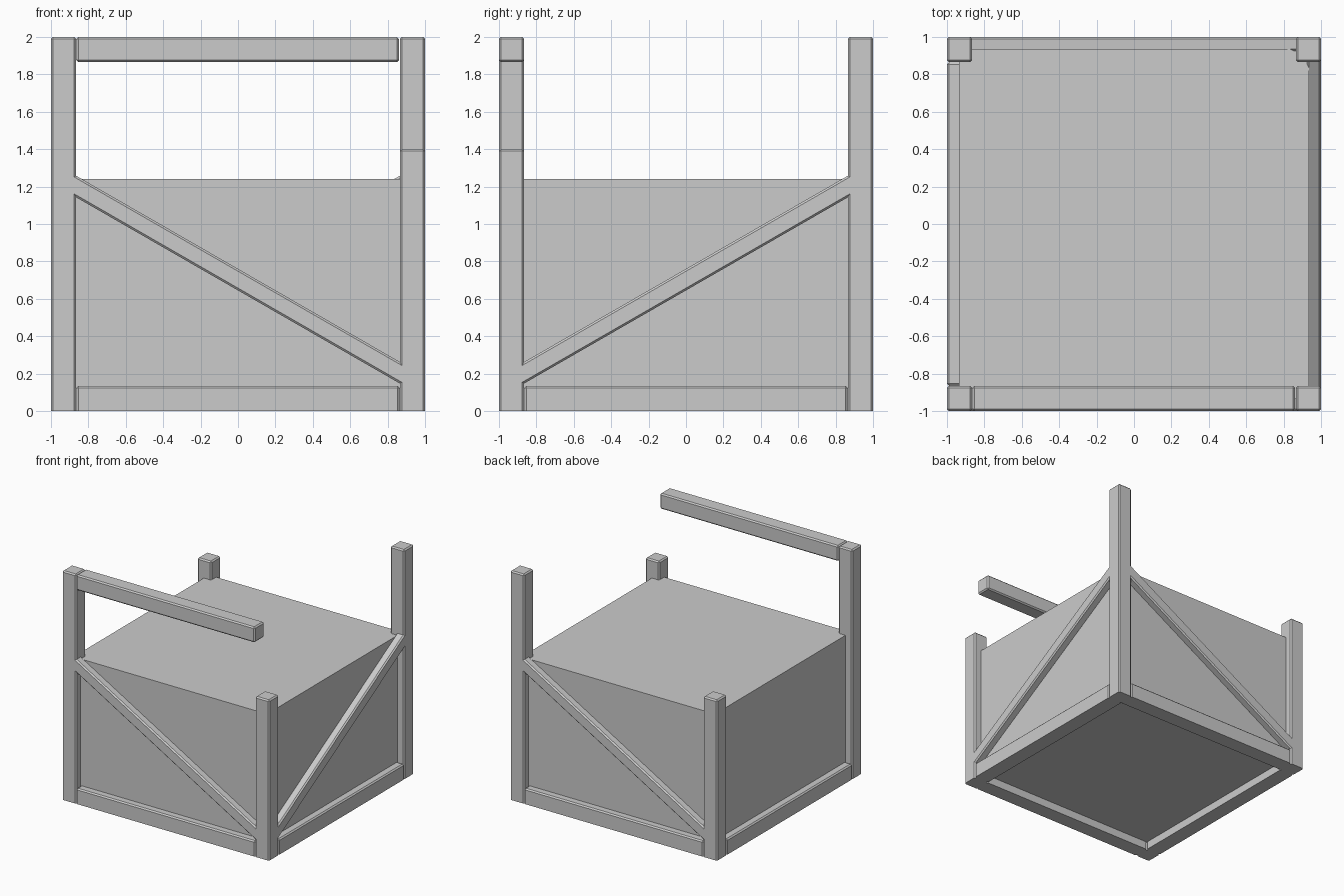
import bpy, bmesh, math
from mathutils import Matrix, Vector

if "Cube" in bpy.data.objects:
    bpy.data.objects.remove(bpy.data.objects["Cube"])

T = 0.135      # timber thickness
I = 1 - T      # inner face of the posts
BEVEL = 0.011


def block(name, lo, hi, bevel=BEVEL, matrix=None):
    """Chamfered box between two corners; edges resting on z = 0 stay sharp."""
    lo, hi = Vector(lo), Vector(hi)
    bm = bmesh.new()
    bmesh.ops.create_cube(bm, size=1)
    for v in bm.verts:
        v.co = Vector([lo[i] + (v.co[i] + 0.5) * (hi[i] - lo[i]) for i in range(3)])
    if bevel:
        edges = [e for e in bm.edges if any(abs(v.co.z) > 1e-5 for v in e.verts)]
        bmesh.ops.bevel(bm, geom=edges, offset=bevel, segments=1,
                        affect='EDGES', clamp_overlap=True)
    if matrix:
        bm.transform(matrix)
    mesh = bpy.data.meshes.new(name)
    bm.to_mesh(mesh)
    bm.free()
    ob = bpy.data.objects.new(name, mesh)
    bpy.context.collection.objects.link(ob)
    return ob


# Inner crate body, raised slightly off the ground
block("crate_body", (-0.935, -0.935, 0.07), (0.935, 0.935, 1.24), bevel=0)

# Corner posts: two full height, two broken off short
for name, sx, sy, h in (("front_left_post", -1, -1, 2.0), ("back_right_post", 1, 1, 2.0),
                        ("front_right_post", 1, -1, 1.4), ("back_left_post", -1, 1, 1.4)):
    x0, x1 = sorted((sx, sx * I))
    y0, y1 = sorted((sy, sy * I))
    block(name, (x0, y0, 0), (x1, y1, h))

# Bottom rails on all four sides
for k, side in enumerate(("front", "right", "back", "left")):
    turn = Matrix.Rotation(k * math.pi / 2, 4, 'Z')
    block(side + "_bottom_rail", (-I, -1, 0), (I, -I, T), matrix=turn)

# Single top rail, carried by the tall front post
block("front_top_rail", (-I, -1, 2 - T), (0.86, -I, 2))

# Diagonal braces on three sides, rising to the tall posts
angle = math.atan(0.575)
half = 0.93 / math.cos(angle)
for side, k, direction in (("front", 0, 1), ("right", 1, -1), ("back", 2, 1)):
    place = (Matrix.Rotation(k * math.pi / 2, 4, 'Z')
             @ Matrix.Translation((0, 0, 0.7025))
             @ Matrix.Rotation(direction * angle, 4, 'Y'))
    block(side + "_brace", (-half, -1, -0.05), (half, -0.925, 0.05), matrix=place)
